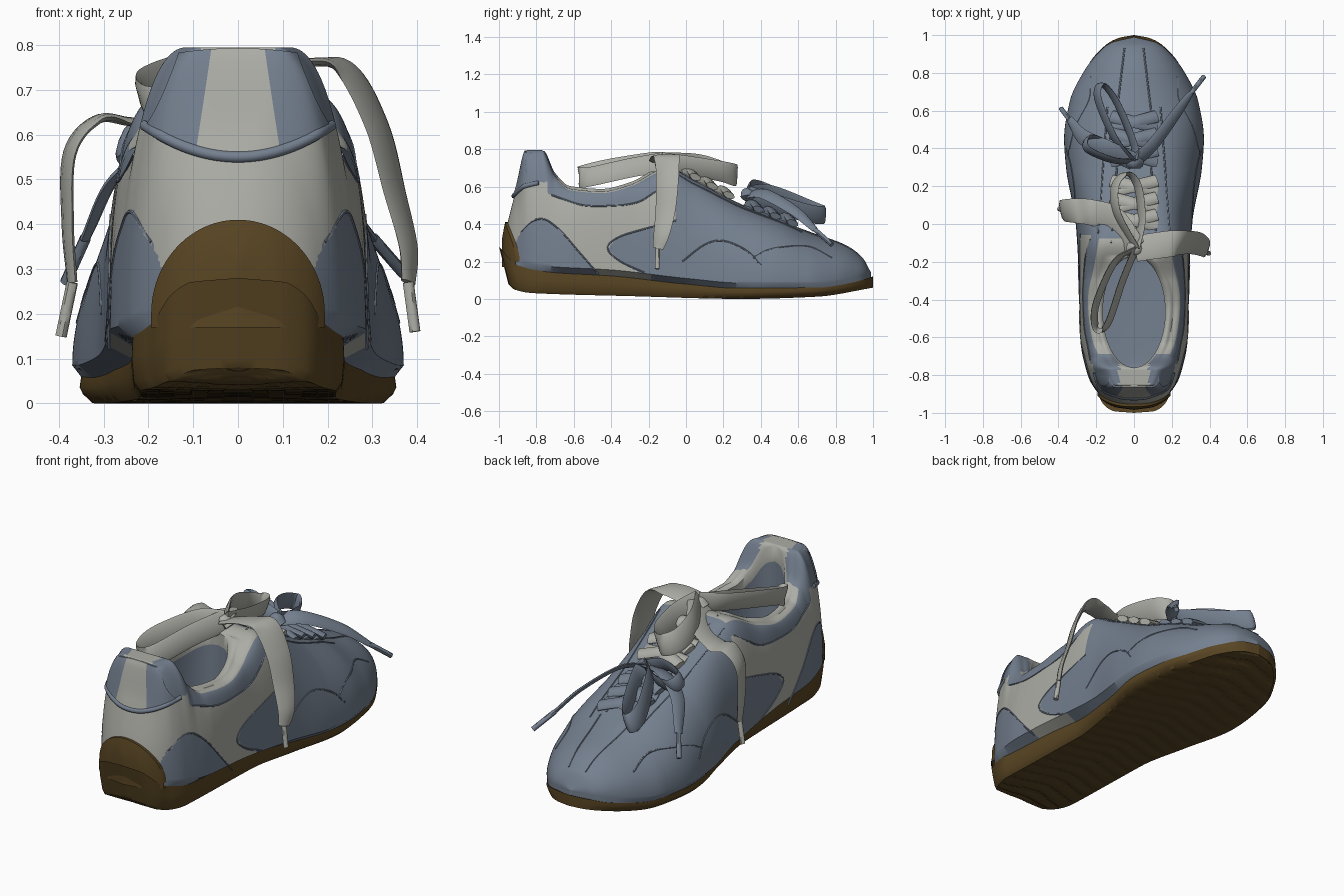
import bpy, bmesh, math
from mathutils import Vector

if "Cube" in bpy.data.objects:
    bpy.data.objects.remove(bpy.data.objects["Cube"])


def material(name, rgb):
    m = bpy.data.materials.new(name)
    m.use_nodes = True
    m.diffuse_color = (*rgb, 1)
    m.node_tree.nodes["Principled BSDF"].inputs["Base Color"].default_value = (*rgb, 1)
    return m


BLUE, PALE, BROWN = 0, 1, 2
MATS = [material("slate blue suede", (.175, .215, .275)),
        material("pale grey fabric", (.42, .42, .385)),
        material("brown rubber", (.1, .06, .017))]


def curve(*keys):
    """Smooth curve through the keys, without overshoot."""
    k = list(zip(keys[::2], keys[1::2]))
    d = [(b[1] - a[1]) / (b[0] - a[0]) for a, b in zip(k, k[1:])]
    inner = [2 * a * b / (a + b) if a * b > 0 else 0 for a, b in zip(d, d[1:])]
    tan = [d[0]] + inner + [d[-1]]

    def f(x):
        x = min(max(x, k[0][0]), k[-1][0])
        i = 0
        while i < len(d) - 1 and x > k[i + 1][0]:
            i += 1
        h = k[i + 1][0] - k[i][0]
        t = (x - k[i][0]) / h
        a, b = k[i][1], k[i + 1][1]
        return (a + (b - a) * t * t * (3 - 2 * t)
                + h * t * (1 - t) * (tan[i] * (1 - t) - tan[i + 1] * t))
    return f


# Length curves of the sole and the upper, heel to toe
sole_half = curve(-1, 0, -.99, .11, -.95, .165, -.9, .19, -.75, .235, -.2, .235, .1, .285, .42, .35,
                  .65, .325, .85, .235, .95, .145, .985, .08, 1, 0)
sole_top = curve(-1, .28, -.9, .18, -.75, .15, -.4, .13, 0, .085, .3, .06, .7, .06, .9, .09, 1, .12)
sole_base = curve(-1, .08, -.95, .05, -.8, .03, -.3, .015, .3, 0, .7, .012, 1, .06)
half = curve(-.97, 0, -.955, .1, -.9, .185, -.8, .245, -.6, .285, -.3, .292, 0, .308, .3, .36,
             .45, .37, .65, .34, .8, .27, .9, .195, .96, .12, .99, 0)
crown = curve(-.97, .32, -.955, .4, -.92, .54, -.9, .61, -.85, .795, -.77, .795, -.7, .66,
              -.62, .59, -.45, .575, -.3, .61, -.1, .7, .05, .63, .3, .5, .5, .42,
              .7, .345, .85, .29, .94, .225, .99, .14)
flat = curve(-.97, 0, -.92, .02, -.86, .08, -.78, .11, -.6, .19, -.4, .21, -.2, .15,
             0, .11, .5, .08, .7, 0, .985, 0)
fullness = curve(-.8, .95, -.45, .55, -.2, .6, .3, 1)


def section(y):
    w = max(half(y), 0)
    return w, min(max(flat(y), 0), .8 * w), sole_top(y) + .025, crown(y), fullness(y)


def side(y, z):
    """Half width of the upper at a height."""
    w, c, lo, hi, p = section(y)
    s = min(max((z - lo) / max(hi - lo, .001), 0), 1)
    return c + (w - c) * math.sqrt(1 - s * s) ** p


def top(x, y):
    """Height of the upper above a plan point."""
    w, c, lo, hi, p = section(y)
    r = min(max((abs(x) - c) / max(w - c, .001), 0), 1) ** (1 / p)
    return lo + (hi - lo) * math.sqrt(1 - r * r)


def back(x, z):
    """Where the heel surface lies behind a point of its rear face."""
    a, b = -.97, -.65
    for _ in range(30):
        m = (a + b) / 2
        if m > -.77 or crown(m) >= z and side(m, z) >= abs(x):
            b = m
        else:
            a = m
    return b


def finish(name, bm, smooth=45):
    bmesh.ops.remove_doubles(bm, verts=bm.verts, dist=.0002)
    bmesh.ops.recalc_face_normals(bm, faces=bm.faces)
    me = bpy.data.meshes.new(name)
    bm.to_mesh(me)
    bm.free()
    for m in MATS:
        me.materials.append(m)
    me.shade_smooth()
    me.set_sharp_from_angle(angle=math.radians(smooth))
    bpy.context.collection.objects.link(bpy.data.objects.new(name, me))


def loft(name, columns, paint, skip=None, smooth=45):
    """Skin half sections given as (x, y, z) rows and mirror them across x."""
    bm = bmesh.new()
    for s in (1, -1):
        grid = [[bm.verts.new((s * x, y, z)) for x, y, z in col] for col in columns]
        for a, b in zip(grid, grid[1:]):
            for r in range(len(a) - 1):
                q = (a[r], b[r], b[r + 1], a[r + 1])
                mid = sum((v.co for v in q), Vector()) / 4
                if skip and skip(r, mid.y):
                    continue
                bm.faces.new(q).material_index = paint(r, abs(mid.x), mid.y, mid.z)
    finish(name, bm, smooth)


def strap(name, pts, width, thick, mat, wide=(0, 0, 1), steps=8, sides=8, taper=1):
    """Flat band swept along a smooth path."""
    p = [Vector(q) for q in pts]
    ext = [2 * p[0] - p[1]] + p + [2 * p[-1] - p[-2]]
    path = []
    for i in range(len(p) - 1):
        a, b, c, d = ext[i:i + 4]
        for j in range(steps):
            t = j / steps
            path.append(.5 * (2 * b + (c - a) * t + (2 * a - 5 * b + 4 * c - d) * t * t
                              + (3 * b - a - 3 * c + d) * t ** 3))
    path.append(p[-1])
    bm, rings, last = bmesh.new(), [], len(path) - 1
    for i, q in enumerate(path):
        t = (path[min(i + 1, last)] - path[max(i - 1, 0)]).normalized()
        u = Vector(wide)
        u = (u - t * u.dot(t)).normalized()
        n = t.cross(u)
        w = width * (1 - (1 - taper) * (i / last) ** 3)
        ang = [2 * math.pi * k / sides for k in range(sides)]
        rings.append([bm.verts.new(q + u * w / 2 * math.cos(g) + n * thick / 2 * math.sin(g))
                      for g in ang])
    for a, b in zip(rings, rings[1:]):
        for k in range(sides):
            bm.faces.new((a[k], a[k - 1], b[k - 1], b[k]))
    bm.faces.new(rings[0])
    bm.faces.new(rings[-1])
    for f in bm.faces:
        f.material_index = mat
    finish(name, bm)


# Sole with chevron tread and a heel that leans back
def sole_column(y):
    w, hi, lo = max(sole_half(y), 0), sole_top(y), sole_base(y)
    rows = []
    for k in range(7):
        x = w * .93 * k / 6
        groove = .006 if k < 6 and math.sin(70 * y + 22 * x) > .3 else 0
        rows.append((x, y, lo + groove))
    rows += [(w * .99, y, lo + .02), (w * 1.01, y, lo * .4 + hi * .6), (w, y, hi),
             (w * .8, y, hi), (0, y, hi - .01)]
    lean = .05 * max(0, (-y - .85) / .15)
    return [(x, y + lean * (hi - z) / (hi - lo), z) for x, y, z in rows]


loft("sole", [sole_column(-math.cos(math.pi * i / 200)) for i in range(201)],
     lambda *a: BROWN, smooth=50)

# Upper with tucked lower edge, collar opening and inner lining
ROWS, RIM = 60, 5
EDGE = ROWS + 1
INSIDE = EDGE + RIM


def opening(y):
    return .165 * math.sqrt(max(0, 1 - ((y + .465) / .295) ** 2))


def upper_column(y):
    w, c, lo, hi, p = section(y)
    h = min(opening(y), c)
    rows = [(min(w, max(sole_half(y), 0) * .98), y, lo - .035)]
    for k in range(ROWS + 1):
        g = math.pi / 2 * k / ROWS
        rows.append((c + (w - c) * max(math.cos(g), 0) ** p, y, lo + (hi - lo) * math.sin(g)))
    for k in range(1, RIM + 1):
        t = k / RIM
        rows.append((c + (h - c) * t, y, hi + min(.014, h / 5) * math.sin(math.pi * t)))
    for t in (.15, .4, .7, 1):
        rows.append((h * (1 + .15 * t), y, hi + (.22 - hi) * t))
    return rows + [(0, y, .21)]


def tab_line(x):
    return .55 + 1.6 * x * x


band = curve(-.75, .565, -.5, .495, -.3, .505, -.08, .63)
heel_panel = curve(-.95, .2, -.88, .36, -.78, .43, -.7, .39, -.58, .26, -.44, .1)
mid_low = curve(-.42, .27, -.35, .2, -.2, .12, -.05, .05)
mid_high = curve(-.42, .27, -.36, .33, -.2, .38, -.05, .42)


def paint_upper(r, x, y, z):
    if r > INSIDE:
        return BLUE
    if y < -.69 and z > tab_line(x):
        return PALE if x < .08 or r >= INSIDE - 1 else BLUE
    if r >= EDGE - 8 and -.69 < y < -.08:
        return PALE
    if y > -.06 or (y > -.74 and z > band(y)):
        return BLUE
    if x > .14 and y < -.44 and z < heel_panel(y):
        return BLUE
    return BLUE if y > -.42 and mid_low(y) < z < mid_high(y) else PALE


spread = [-math.cos(math.pi * (i / 340) ** 1.15) for i in range(341)]
loft("upper", [upper_column(.01 + .98 * s) for s in spread], paint_upper,
     skip=lambda r, y: r >= INSIDE and opening(y) <= 0)


# Plates on the heel: striped tab and rubber cap
def plate_column(u, wide_low, wide_high, low, high, gap):
    rows = []
    for j in range(17):
        t = j / 16
        x = u * (wide_low + (wide_high - wide_low) * t)
        z = low(x) + (high(x) - low(x)) * t
        rows.append((x * 1.02, back(x, z) - gap, z))
    (xa, ya, za), (xb, yb, zb) = rows[0], rows[-1]
    return [(xa, ya + gap + .01, za)] + rows + [(xb, yb + gap + .02, zb)]


STRIPE = .45
loft("heel_tab", [plate_column(i / 20, .205, .13, tab_line, lambda x: .793 - .6 * x * x, .008) for i in range(21)],
     lambda r, x, y, z: PALE if x < STRIPE * (.205 - .075 * (z - .55) / .235) else BLUE)
loft("heel_cap", [plate_column(math.sin(math.pi / 2 * i / 24), .19, .19, lambda x: .17,
                               lambda x: .2 + .21 * math.sqrt(max(0, 1 - (x / .19) ** 2)), .014)
                  for i in range(25)], lambda *a: BROWN)

# Raised heel tab hem
hem = [-.21 + .42 * i / 16 for i in range(17)]
strap("heel_tab_hem", [(x, back(x, tab_line(x)) - .006, tab_line(x)) for x in hem],
      .024, .02, BLUE, steps=3)

# Panel seams on both sides
seams = {"collar_seam": [(y / 100, band(y / 100)) for y in range(-72, -7, 8)],
         "heel_panel_seam": [(y / 100, heel_panel(y / 100)) for y in range(-88, -45, 6)],
         "mid_panel_seam": [(-.05, .42), (-.2, .38), (-.36, .33), (-.42, .27), (-.35, .2), (-.22, .14)],
         "arch_seam": [(-.02, .2), (.1, .29), (.2, .31), (.32, .26), (.4, .18)],
         "toe_seam": [(.36, .22), (.43, .26), (.53, .28), (.66, .28), (.78, .22)]}
for s, tag in ((1, "left"), (-1, "right")):
    for name, line in seams.items():
        strap(f"{tag}_{name}", [(s * (side(y, z) - .001), y, z) for y, z in line], .009, .009, BLUE,
              wide=(0, .3, 1), steps=6, sides=6)
    for name, x0, x1, y0, y1 in (("eyelet_seam", .19, .14, -.05, .62), ("toe_cap_seam", .09, .05, .6, .93),
                                 ("throat_edge", .12, .07, -.1, .58)):
        pts = [(x0 + (x1 - x0) * t / 8, y0 + (y1 - y0) * t / 8) for t in range(9)]
        strap(f"{tag}_{name}", [(s * x, y, top(x, y)) for x, y in pts], .009, .009, BLUE,
              wide=(1, 0, 0), sides=6)

# Crossed laces over the throat
for i, y in enumerate((.02, .11, .2, .36, .45, .54)):
    for d in (-.03, .03):
        pts = [(x, y + d * x / .12, top(x, y) + .005 + .03 * (1 - abs(x) / .12))
               for x in (-.12, -.07, 0, .07, .12)]
        strap(f"lace_row_{i}", pts, .07, .036, PALE if y < .3 else BLUE, wide=(0, 1, -.5))

# Bows: loops stand on edge, tails hang down and end in tips
K, B = (.01, -.13, .73), (0, .33, .56)
strap("pale_heel_loop", [K, (-.1, -.2, .73), (-.2, -.42, .695), (-.2, -.55, .66), (-.14, -.53, .65),
                         (-.06, -.3, .7), K], .11, .02, PALE, (-.3, 0, .9))
strap("pale_toe_loop", [K, (-.09, .06, .72), (-.1, .2, .68), (-.04, .265, .66), (.02, .2, .68),
                        (.04, .02, .71), K], .115, .02, PALE, (.35, 0, .9))
strap("blue_long_loop", [B, (-.1, .45, .56), (-.19, .66, .48), (-.17, .74, .45), (-.09, .64, .46),
                         (0, .42, .53), B], .1, .018, BLUE, (.35, 0, .9))
strap("blue_short_loop", [B, (-.12, .34, .6), (-.25, .4, .59), (-.23, .46, .56), (-.1, .4, .54), B],
      .08, .018, BLUE, (.3, .3, .85))
tails = {"pale_left": (PALE, .14, (.4, .85, 0), [K, (.15, -.11, .76), (.24, -.1, .745), (.31, -.1, .62),
                       (.35, -.11, .47), (.38, -.13, .35), (.38, -.15, .27)], (.395, -.155, .16)),
         "pale_right": (PALE, .14, (-.2, .95, 0), [K, (-.1, .02, .68), (-.22, .06, .63), (-.31, .07, .635),
                        (-.375, .07, .56), (-.38, .07, .4), (-.37, .07, .27)], (-.395, .08, .15)),
         "blue_left": (BLUE, .08, (-.5, .5, .5), [B, (.1, .42, .56), (.22, .58, .47), (.3, .69, .37)],
                       (.37, .78, .29)),
         "blue_right": (BLUE, .1, (.4, .8, .3), [B, (-.15, .4, .58), (-.27, .46, .51), (-.34, .55, .37)],
                        (-.385, .61, .27))}
for name, (mat, width, wide, pts, tip) in tails.items():
    strap(name + "_tail", pts, width, .02, mat, wide, taper=.45)
    strap(name + "_tip", [pts[-1], tip], .026, .026, mat, wide)

# Knots
for name, (x, y, z), mat in (("pale_knot", K, PALE), ("blue_knot", B, BLUE)):
    strap(name, [(x - .035, y, z - .02), (x, y, z + .012), (x + .035, y, z - .02)], .07, .045, mat, (0, 1, 0))
